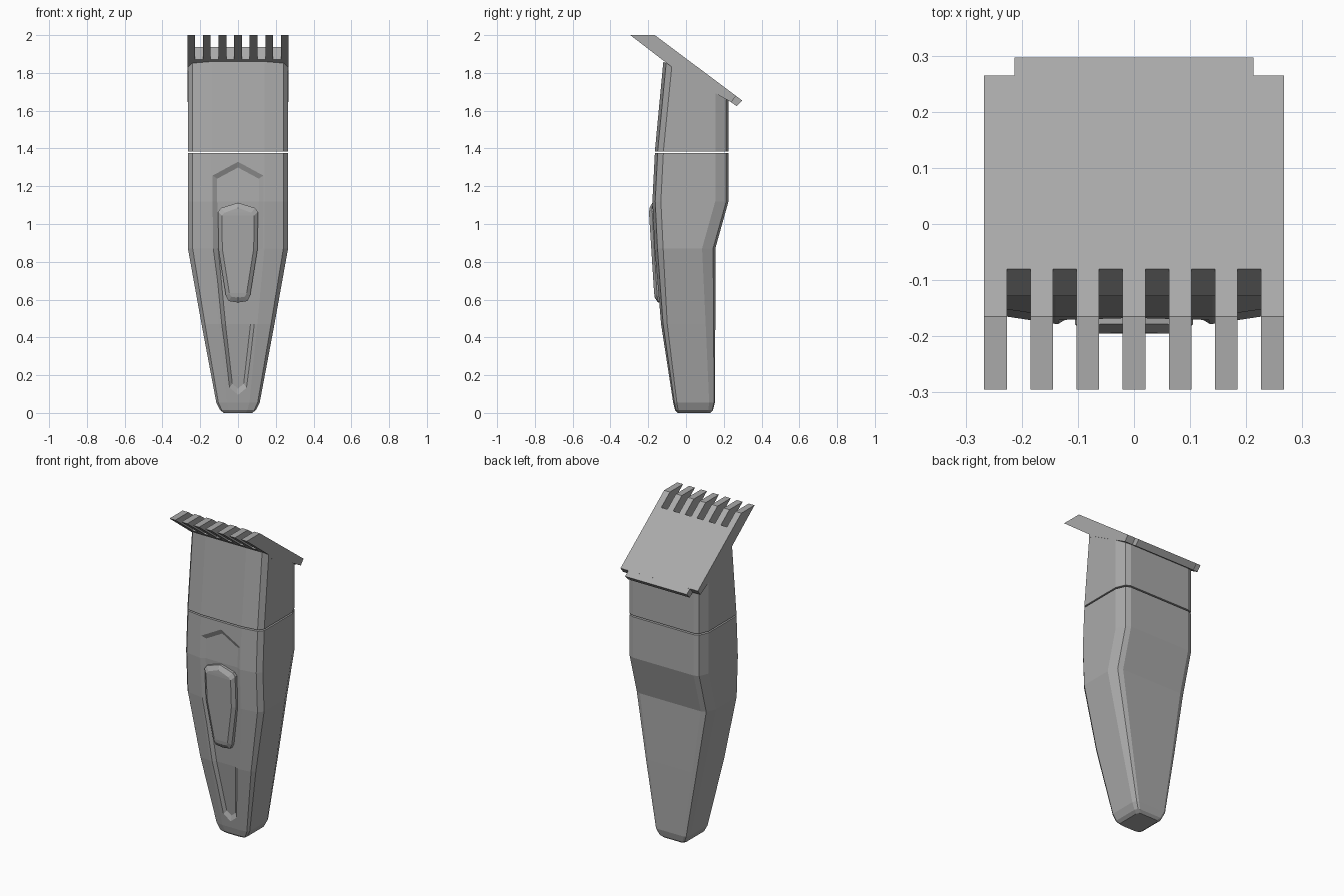
import bpy, bmesh

cube = bpy.data.objects.get("Cube")
if cube:
    bpy.data.objects.remove(cube, do_unlink=True)

grey = bpy.data.materials.new("mid_grey")
grey.use_nodes = True
GREY = (0.4, 0.4, 0.4, 1)
grey.diffuse_color = GREY
grey.node_tree.nodes["Principled BSDF"].inputs["Base Color"].default_value = GREY


def finish(name, bm):
    bmesh.ops.recalc_face_normals(bm, faces=bm.faces)
    mesh = bpy.data.meshes.new(name)
    bm.to_mesh(mesh)
    bm.free()
    mesh.materials.append(grey)
    ob = bpy.data.objects.new(name, mesh)
    bpy.context.collection.objects.link(ob)
    return ob


def loft(name, rings):
    """Skin closed rings of equal length and cap both ends."""
    bm = bmesh.new()
    loops = [[bm.verts.new(p) for p in ring] for ring in rings]
    n = len(loops[0])
    for a, b in zip(loops, loops[1:]):
        for i in range(n):
            j = (i + 1) % n
            bm.faces.new((a[i], a[j], b[j], b[i]))
    bm.faces.new(loops[0])
    bm.faces.new(loops[-1])
    return finish(name, bm)


def prism(name, profile, spans):
    """Extrude a (y, z) profile along x, once for each span."""
    bm = bmesh.new()
    for x0, x1 in spans:
        a = [bm.verts.new((x0, y, z)) for y, z in profile]
        b = [bm.verts.new((x1, y, z)) for y, z in profile]
        n = len(profile)
        for i in range(n):
            j = (i + 1) % n
            bm.faces.new((a[i], a[j], b[j], b[i]))
        bm.faces.new(a)
        bm.faces.new(b)
    return finish(name, bm)


def cut(ob, cutter):
    mod = ob.modifiers.new("cut", "BOOLEAN")
    mod.operation = "DIFFERENCE"
    mod.solver = "EXACT"
    mod.object = cutter
    bpy.context.view_layer.objects.active = ob
    bpy.ops.object.modifier_apply(modifier=mod.name)
    bpy.data.objects.remove(cutter, do_unlink=True)


def section(hw, front, back, height):
    """Chamfered cross-section; height gives z for a y position."""
    k = hw / 0.265
    half = [(0.14 * k, front), (0.24 * k, front + 0.015 * k),
            (hw, front + 0.045 * k), (hw, back - 0.07 * k),
            (0.24 * k, back - 0.012 * k), (0.21 * k, back)]
    pts = half + [(-x, y) for x, y in reversed(half)]
    return [(x, y, height(y)) for x, y in pts]


# Handle: z, half width, front y, back y
STATIONS = [(0, 0.075, -0.045, 0.128), (0.015, 0.095, -0.058, 0.143),
            (0.055, 0.115, -0.068, 0.153), (0.47, 0.193, -0.132, 0.155),
            (0.87, 0.265, -0.166, 0.155), (1.12, 0.265, -0.178, 0.225),
            (1.375, 0.265, -0.165, 0.225)]
handle = loft("handle", [section(w, f, b, lambda y, z=z: z)
                         for z, w, f, b in STATIONS])


def front_at(z):
    for (z0, _, f0, _), (z1, _, f1, _) in zip(STATIONS, STATIONS[1:]):
        if z <= z1:
            return f0 + (f1 - f0) * (z - z0) / (z1 - z0)
    return STATIONS[-1][2]


# Recessed front panel: outer width and z, floor width and z
PANEL = [(0.002, 1.33, 0.002, 1.298), (0.135, 1.257, 0.11, 1.24),
         (0.135, 1.12, 0.11, 1.12), (0.131, 0.87, 0.105, 0.87),
         (0.086, 0.47, 0.066, 0.47), (0.047, 0.13, 0.03, 0.155),
         (0.002, 0.09, 0.002, 0.13)]
DEPTH, OVER = 0.015, 0.02
rings = []
for wo, zo, wi, zi in PANEL:
    k = OVER / DEPTH
    w, z = wo + (wo - wi) * k, zo + (zo - zi) * k
    yo, yi = front_at(zo) - OVER, front_at(zi) + DEPTH
    rings.append([(-w, yo, z), (w, yo, z), (wi, yi, zi), (-wi, yi, zi)])
cut(handle, loft("panel_cutter", rings))

# Sliding switch: base width and z, face width and z, face y
SWITCH = [(0.002, 1.112, 0.002, 1.085, -0.194), (0.09, 1.085, 0.07, 1.06, -0.195),
          (0.105, 1.065, 0.085, 1.045, -0.195), (0.104, 0.87, 0.083, 0.87, -0.184),
          (0.064, 0.62, 0.046, 0.635, -0.169), (0.05, 0.592, 0.036, 0.615, -0.166),
          (0.002, 0.585, 0.002, 0.61, -0.165)]
loft("switch", [[(-wi, y, zi), (wi, y, zi),
                 (wo, y + 0.016, zo), (wo, front_at(zo) + 0.02, zo),
                 (-wo, front_at(zo) + 0.02, zo), (-wo, y + 0.016, zo)]
                for wo, zo, wi, zi, y in SWITCH])

# Head with a sloping top
loft("head", [section(0.265, -0.165, 0.225, lambda y: 1.384),
              section(0.265, -0.12, 0.225, lambda y: 1.86 - 0.55 * (y + 0.12))])

# Comb plate with slots between the teeth
plate = prism("comb_plate", [(-0.295, 2), (-0.165, 2), (0.265, 1.678),
                             (0.239, 1.645), (-0.035, 1.8)], [(-0.267, 0.267)])
PITCH = 0.0823
cut(plate, prism("slot_cutter",
                 [(-0.062, 1.96), (-0.152, 1.84), (-0.4, 1.84), (-0.4, 2.1), (-0.062, 2.1)],
                 [((i - 2.5) * PITCH - 0.021, (i - 2.5) * PITCH + 0.021) for i in range(6)]))

# Rear tongue and the small side clips under the plate
prism("rear_tongue", [(0.25, 1.689), (0.297, 1.654), (0.268, 1.624), (0.22, 1.658)],
      [(-0.213, 0.213)])
prism("side_clips", [(-0.075, 1.86), (-0.03, 1.83), (-0.03, 1.785), (-0.075, 1.815)],
      [(-0.267, -0.24), (0.24, 0.267)])
